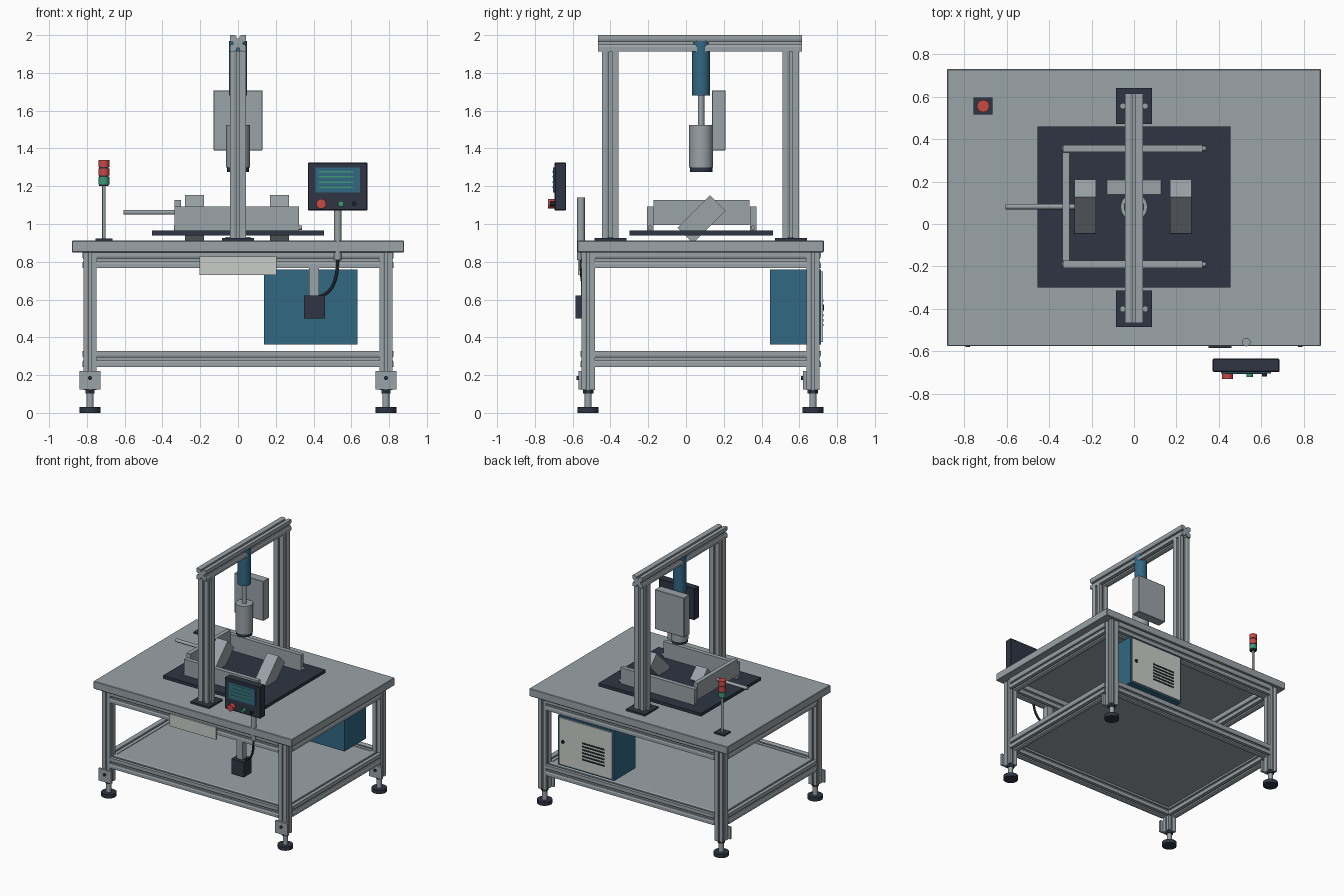
import bpy, bmesh, math
from mathutils import Vector, Matrix

if "Cube" in bpy.data.objects:
    bpy.data.objects.remove(bpy.data.objects["Cube"])


def srgb(r, g, b):
    return [((c / 255 + 0.055) / 1.055) ** 2.4 for c in (r, g, b)] + [1]


def material(name, *rgb):
    m = bpy.data.materials.new(name)
    m.diffuse_color = srgb(*rgb)
    m.use_nodes = True
    m.node_tree.nodes["Principled BSDF"].inputs["Base Color"].default_value = m.diffuse_color
    return m


GREY = material("aluminium_grey", 154, 163, 168)
DARK = material("dark_navy", 46, 53, 67)
BLUE = material("steel_blue", 50, 104, 132)
LIGHT = material("light_grey", 200, 205, 200)
RED = material("signal_red", 200, 72, 68)
GREEN = material("signal_green", 62, 152, 116)
BLACK = material("cable_black", 32, 35, 40)


def finish(bm, name, mat, smooth=False):
    bmesh.ops.recalc_face_normals(bm, faces=bm.faces)
    me = bpy.data.meshes.new(name)
    bm.to_mesh(me)
    bm.free()
    me.materials.append(mat)
    ob = bpy.data.objects.new(name, me)
    bpy.context.collection.objects.link(ob)
    if smooth:
        bpy.ops.object.select_all(action='DESELECT')
        ob.select_set(True)
        bpy.context.view_layer.objects.active = ob
        bpy.ops.object.shade_smooth_by_angle(angle=math.radians(35))
    return ob


def box(name, mat, x, y, z, bevel=0):
    bm = bmesh.new()
    bmesh.ops.create_cube(bm, size=1)
    lo, hi = Vector((x[0], y[0], z[0])), Vector((x[1], y[1], z[1]))
    for v in bm.verts:
        v.co = Vector([(lo[i] + hi[i]) / 2 + v.co[i] * (hi[i] - lo[i]) for i in range(3)])
    if bevel:
        bmesh.ops.bevel(bm, geom=bm.edges[:], offset=bevel, segments=1, affect='EDGES')
    return finish(bm, name, mat)


def frame(a, b):
    # Matrix at the midpoint of a-b with local z along the segment
    d = b - a
    rot = Vector((0, 0, 1)).rotation_difference(d).to_matrix().to_4x4()
    return Matrix.Translation((a + b) / 2) @ rot


def rod(name, mat, a, b, r, seg=24):
    a, b = Vector(a), Vector(b)
    bm = bmesh.new()
    bmesh.ops.create_cone(bm, cap_ends=True, segments=seg, radius1=r, radius2=r,
                          depth=(b - a).length, matrix=frame(a, b))
    return finish(bm, name, mat, True)


def extrusion(name, a, b, w):
    # Slotted aluminium profile: one quarter outline turned four times
    a, b = Vector(a), Vector(b)
    quarter = [(0.5, -0.5), (0.5, -0.23), (0.44, -0.09), (0.30, -0.09),
               (0.30, 0.09), (0.44, 0.09), (0.5, 0.23)]
    length = (b - a).length
    bm = bmesh.new()
    ring = []
    for k in range(4):
        c, s = (1, 0, -1, 0)[k], (0, 1, 0, -1)[k]
        for x, y in quarter:
            ring.append(bm.verts.new(((x * c - y * s) * w, (x * s + y * c) * w, -length / 2)))
    face = bm.faces.new(ring)
    ext = bmesh.ops.extrude_face_region(bm, geom=[face])
    bmesh.ops.translate(bm, vec=(0, 0, length),
                        verts=[v for v in ext["geom"] if isinstance(v, bmesh.types.BMVert)])
    bmesh.ops.transform(bm, matrix=frame(a, b), verts=bm.verts)
    return finish(bm, name, GREY)


# Table top and lower shelf
box("table_top", GREY, (-.88, .88), (-.575, .73), (.85, .912), .004)
box("lower_shelf", GREY, (-.76, .76), (-.50, .65), (.305, .322))

# Legs, levelling feet and foot brackets
LX, FY, BY = .783, -.518, .672
for sx, side in ((-1, "left"), (1, "right")):
    x = sx * LX
    for y, end in ((FY, "front"), (BY, "back")):
        tag = f"{end}_{side}"
        extrusion(f"leg_{tag}", (x, y, .12), (x, y, .85), .07)
        rod(f"foot_pad_{tag}", DARK, (x, y, 0), (x, y, .03), .056)
        rod(f"foot_stem_{tag}", GREY, (x, y, .03), (x, y, .12), .019)
        rod(f"foot_nut_{tag}", DARK, (x, y, .102), (x, y, .12), .028, 6)
        box(f"foot_bracket_{tag}", GREY, (x - .056, x + .056), (y - .052, y - .035), (.125, .222))
        rod(f"bracket_bolt_{tag}", DARK, (x, y - .062, .185), (x, y - .05, .185), .011, 12)
    for z, level in ((.285, "lower"), (.808, "upper")):
        extrusion(f"{level}_rail_{side}", (x, FY + .035, z), (x, BY - .035, z), .083)
for z, level in ((.285, "lower"), (.808, "upper")):
    for y, end in ((FY, "front"), (BY, "back")):
        extrusion(f"{level}_rail_{end}", (-LX + .035, y, z), (LX - .035, y, z), .083)

# Gantry over the table
extrusion("gantry_beam", (0, -.465, 1.957), (0, .615, 1.957), .086)
for y, end in ((-.40, "front"), (.555, "back")):
    extrusion(f"gantry_column_{end}", (0, y, .92), (0, y, 1.915), .087)
    box(f"gantry_base_{end}", DARK, (-.084, .084), (y - .084, y + .086), (.912, .926))
    for x in (-.053, .053):
        rod(f"gantry_bolt_{end}", GREY, (x, y, .92), (x, y, .932), .012, 12)

# Press: cylinder, ram, head and back box
PY = .08
rod("press_cylinder", BLUE, (0, PY, 1.68), (0, PY, 1.968), .048, 32)
rod("press_ram", GREY, (0, PY, 1.52), (0, PY, 1.69), .017)
rod("press_head", GREY, (0, PY, 1.298), (0, PY, 1.525), .063, 32)
rod("press_tip", DARK, (0, PY, 1.275), (0, PY, 1.30), .059, 32)
box("press_control_box", GREY, (-.13, .13), (.137, .21), (1.39, 1.707), .003)

# Work fixture: plate, side walls, pusher wall and rod
box("fixture_plate", DARK, (-.455, .455), (-.30, .46), (.94, .965))
for y, side in ((-.19, "front"), (.355, "back")):
    box(f"fixture_wall_{side}", GREY, (-.335, .322), (y - .017, y + .017), (.965, 1.093))
    for s in (-1, 1):
        rod(f"wall_pin_{side}", GREY, (s * .31, y, .98), (s * .34, y, .98), .012, 12)
box("pusher_wall", GREY, (-.337, -.303), (-.172, .337), (.995, 1.128))
rod("pusher_rod", GREY, (-.605, .082, 1.062), (-.18, .082, 1.062), .013)

# Tilted support blocks
for x in (-.23, .22):
    block = box("support_block", GREY, (-.05, .05), (-.122, .122), (-.058, .058))
    block.matrix_world = Matrix.Translation((x, .082, 1.025)) @ Matrix.Rotation(math.radians(45), 4, 'X')

# Signal tower
TX, TY = -.71, .555
box("tower_base", DARK, (TX - .045, TX + .045), (TY - .04, TY + .04), (.912, .924))
rod("tower_pole", GREY, (TX, TY, .92), (TX, TY, 1.33), .009, 16)
for z, mat, name in ((1.21, GREEN, "green"), (1.256, RED, "middle_red"), (1.302, RED, "top_red")):
    rod(f"tower_lamp_{name}", mat, (TX, TY, z), (TX, TY, z + .038), .029)
    rod("tower_lamp_spacer", DARK, (TX, TY, z - .008), (TX, TY, z), .025)

# Operator panel with screen, text bars and buttons
box("panel_case", DARK, (.37, .685), (-.696, -.634), (1.072, 1.325), .004)
box("panel_screen", BLUE, (.41, .645), (-.703, -.696), (1.168, 1.30))
for z in (1.195, 1.222, 1.249, 1.276):
    box("screen_bar", GREEN, (.43, .608), (-.706, -.702), (z - .004, z + .004))
for x, r, d, mat in ((.44, .026, .034, RED), (.545, .015, .025, GREEN), (.615, .012, .022, BLACK)):
    rod("panel_button", mat, (x, -.69, 1.107), (x, -.696 - d, 1.107), r)
rod("panel_pole", GREY, (.528, -.556, .81), (.528, -.556, 1.14), .02)

# Junction box, its post and cable
box("junction_box", DARK, (.35, .46), (-.584, -.484), (.50, .622))
box("junction_post", GREY, (.376, .43), (-.556, -.506), (.62, .77))
curve = bpy.data.curves.new("panel_cable", 'CURVE')
curve.dimensions = '3D'
curve.bevel_depth = .009
curve.bevel_resolution = 2
spline = curve.splines.new('BEZIER')
spline.bezier_points.add(1)
ends = (((.528, -.556, .82), (0, 0, -.12)), ((.43, -.535, .615), (.07, 0, .02)))
for p, (co, h) in zip(spline.bezier_points, ends):
    p.co = co
    s = 1 if p == spline.bezier_points[0] else -1
    p.handle_right = Vector(co) + Vector(h) * s
    p.handle_left = Vector(co) - Vector(h) * s
curve.materials.append(BLACK)
bpy.context.collection.objects.link(bpy.data.objects.new("panel_cable", curve))

# Blank plate on the front rail
box("front_plate", LIGHT, (-.205, .205), (-.572, -.558), (.73, .828))

# Cabinet with door, lock and vents
box("cabinet", BLUE, (.138, .633), (.445, .715), (.362, .76))
box("cabinet_door", LIGHT, (.15, .621), (.714, .724), (.374, .748))
rod("door_lock", BLACK, (.585, .72, .56), (.585, .73, .56), .014, 16)
for i in range(6):
    z = .465 + i * .026
    box("door_vent", BLACK, (.215, .415), (.72, .727), (z - .006, z + .006))
